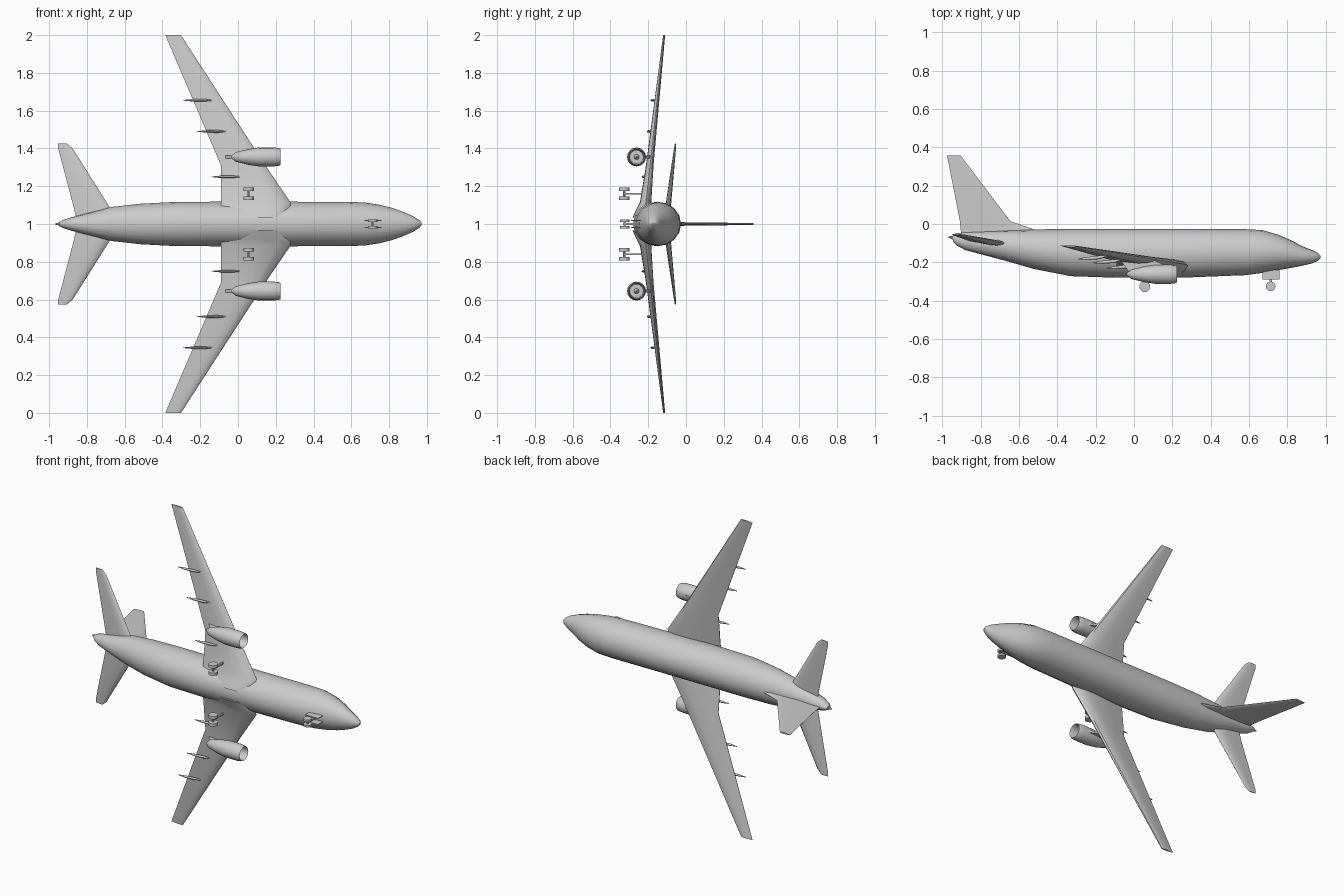
import bpy, bmesh, math
from mathutils import Vector

if "Cube" in bpy.data.objects:
    bpy.data.objects.remove(bpy.data.objects["Cube"])

grey = bpy.data.materials.new("light_grey")
grey.diffuse_color = (0.6, 0.6, 0.6, 1)
grey.use_nodes = True
grey.node_tree.nodes["Principled BSDF"].inputs["Base Color"].default_value = grey.diffuse_color
MID = 1.0  # height of the symmetry plane; the aircraft lies on its wing tip, nose to +x, roof to +y


def make(name, bm, mirror=False, angle=35):
    """Turn a bmesh into an object whose origin is on the symmetry plane."""
    bmesh.ops.recalc_face_normals(bm, faces=bm.faces)
    me = bpy.data.meshes.new(name)
    bm.to_mesh(me)
    bm.free()
    me.materials.append(grey)
    ob = bpy.data.objects.new(name, me)
    bpy.context.collection.objects.link(ob)
    ob.location = (0, 0, MID)
    bpy.ops.object.select_all(action='DESELECT')
    ob.select_set(True)
    bpy.context.view_layer.objects.active = ob
    bpy.ops.object.shade_smooth_by_angle(angle=math.radians(angle))
    if mirror:
        m = ob.modifiers.new("mirror", 'MIRROR')
        m.use_axis = (False, False, True)
        m.use_clip = False
        m.use_mirror_merge = False
    return ob


def loft(name, rings, mirror=False, angle=35):
    """Skin closed rings of equal length and cap both ends."""
    bm = bmesh.new()
    rows = [[bm.verts.new(p) for p in r] for r in rings]
    n = len(rows[0])
    for a, b in zip(rows, rows[1:]):
        for i in range(n):
            j = (i + 1) % n
            bm.faces.new((a[i], a[j], b[j], b[i]))
    bm.faces.new(rows[0])
    bm.faces.new(rows[-1])
    return make(name, bm, mirror, angle)


def ellipse(x, y, z, ry, rz, n=16):
    return [(x, y + ry * math.cos(2 * math.pi * i / n), z + rz * math.sin(2 * math.pi * i / n))
            for i in range(n)]


# chord fraction from the leading edge, and half thickness fraction
FOIL = [(0, 0), (.04, .5), (.2, .95), (.4, 1), (.7, .55), (1, .06),
        (1, -.06), (.7, -.55), (.4, -1), (.2, -.95), (.04, -.5)]


def foil(z, x0, x1, y0, y1, t):
    """Wing section at span z from leading edge (x0, y0) to trailing edge (x1, y1)."""
    return [(x0 + (x1 - x0) * c, y0 + (y1 - y0) * c + t / 2 * h, z) for c, h in FOIL]


# fuselage: x, top, bottom, half width
body = [(-.945, -.055, -.09, .012), (-.925, -.048, -.112, .022), (-.88, -.044, -.136, .036),
        (-.67, -.034, -.192, .09), (-.52, -.028, -.235, .107), (-.33, -.026, -.272, .117),
        (-.1, -.026, -.28, .118), (.25, -.026, -.28, .118), (.58, -.027, -.267, .117),
        (.67, -.032, -.255, .114), (.75, -.055, -.241, .102), (.82, -.085, -.229, .084),
        (.88, -.117, -.217, .062), (.93, -.137, -.205, .04), (.96, -.151, -.192, .02),
        (.972, -.165, -.18, .006)]
loft("fuselage", [ellipse(x, (t + b) / 2, 0, (t - b) / 2, w) for x, t, b, w in body])
loft("tail_cone", [ellipse(-.94, -.072, 0, .012, .01, 8), ellipse(-.968, -.068, 0, .003, .003, 8)])

# main wings, with a thick root that blends into the belly
loft("wing", [foil(.035, .25, -.09, -.245, -.24, .08), foil(.08, .28, -.09, -.225, -.225, .075),
              foil(.115, .278, -.09, -.213, -.215, .06), foil(.31, .145, -.09, -.19, -.195, .04),
              foil(1.0, -.302, -.385, -.117, -.113, .01)], True)

# tailplanes
loft("tailplane", [foil(.0, -.62, -.85, -.105, -.09, .035), foil(.09, -.68, -.87, -.1, -.085, .028),
                   foil(.40, -.875, -.952, -.06, -.055, .01),
                   foil(.425, -.905, -.952, -.057, -.054, .006)], True)


# fin and the low fillet in front of it
def fin_ring(y, x0, x1, t):
    return [(x0 + (x1 - x0) * c, y, t / 2 * h) for c, h in FOIL]


loft("fin", [fin_ring(-.07, -.59, -.9, .02), fin_ring(.015, -.645, -.908, .018),
             fin_ring(.358, -.905, -.975, .01)])
loft("fin_fillet", [fin_ring(-.05, -.46, -.8, .022), fin_ring(-.022, -.54, -.8, .016),
                    fin_ring(.015, -.645, -.8, .01)])

# engines: one turned profile, from the tail plug around the lip and into the intake
ENGINE = [(-.038, .005), (-.018, .02), (-.015, .024), (.05, .041), (.11, .05), (.19, .05),
          (.215, .047), (.225, .043), (.215, .039), (.13, .036), (.13, .014), (.165, .002)]
loft("engine", [ellipse(x, -.262, .355, r, r) for x, r in ENGINE], True, 40)


def box(name, lo, hi, mirror=True):
    bm = bmesh.new()
    bmesh.ops.create_cube(bm, size=1)
    lo, hi = Vector(lo), Vector(hi)
    for v in bm.verts:
        v.co = (lo + hi) / 2 + v.co * (hi - lo)
    return make(name, bm, mirror)


# engine pylons
loft("pylon", [[(.17, -.22, .355 + s), (.1, -.185, .355 + s), (-.07, -.19, .355 + s),
                (-.03, -.245, .355 + s), (.1, -.23, .355 + s)] for s in (-.007, .007)], True)

# flap track fairings: z, rear x, rear y
for i, (z, x, y) in enumerate([(.25, -.14, -.225), (.49, -.215, -.198), (.655, -.29, -.178)]):
    loft(f"flap_fairing_{i + 1}",
         [ellipse(x + d, y + e, z, r, r * .8, 8)
          for d, e, r in [(0, -.004, .002), (.05, -.002, .008), (.11, .004, .009), (.15, .012, .003)]],
         True, 50)


def rod(name, x, y, z0, z1, r, n=16, mirror=True):
    """Cylinder along z."""
    loft(name, [[(x + r * math.cos(2 * math.pi * i / n), y + r * math.sin(2 * math.pi * i / n), z)
                 for i in range(n)] for z in (z0, z1)], mirror)


# main landing gear
for side, z in (("inner", .137), ("outer", .183)):
    rod(f"main_wheel_{side}", .056, -.327, z - .009, z + .009, .028)
rod("main_axle", .056, -.327, .137, .183, .006, 8)
box("main_leg", (.051, -.327, .155), (.061, -.215, .165))

# nose landing gear
rod("nose_wheel", .713, -.325, .011, .023, .025)
rod("nose_axle", .713, -.325, -.015, .015, .005, 8, False)
box("nose_leg", (.707, -.325, -.005), (.719, -.24, .005), False)
box("nose_gear_door", (.67, -.29, .017), (.76, -.24, .021))
